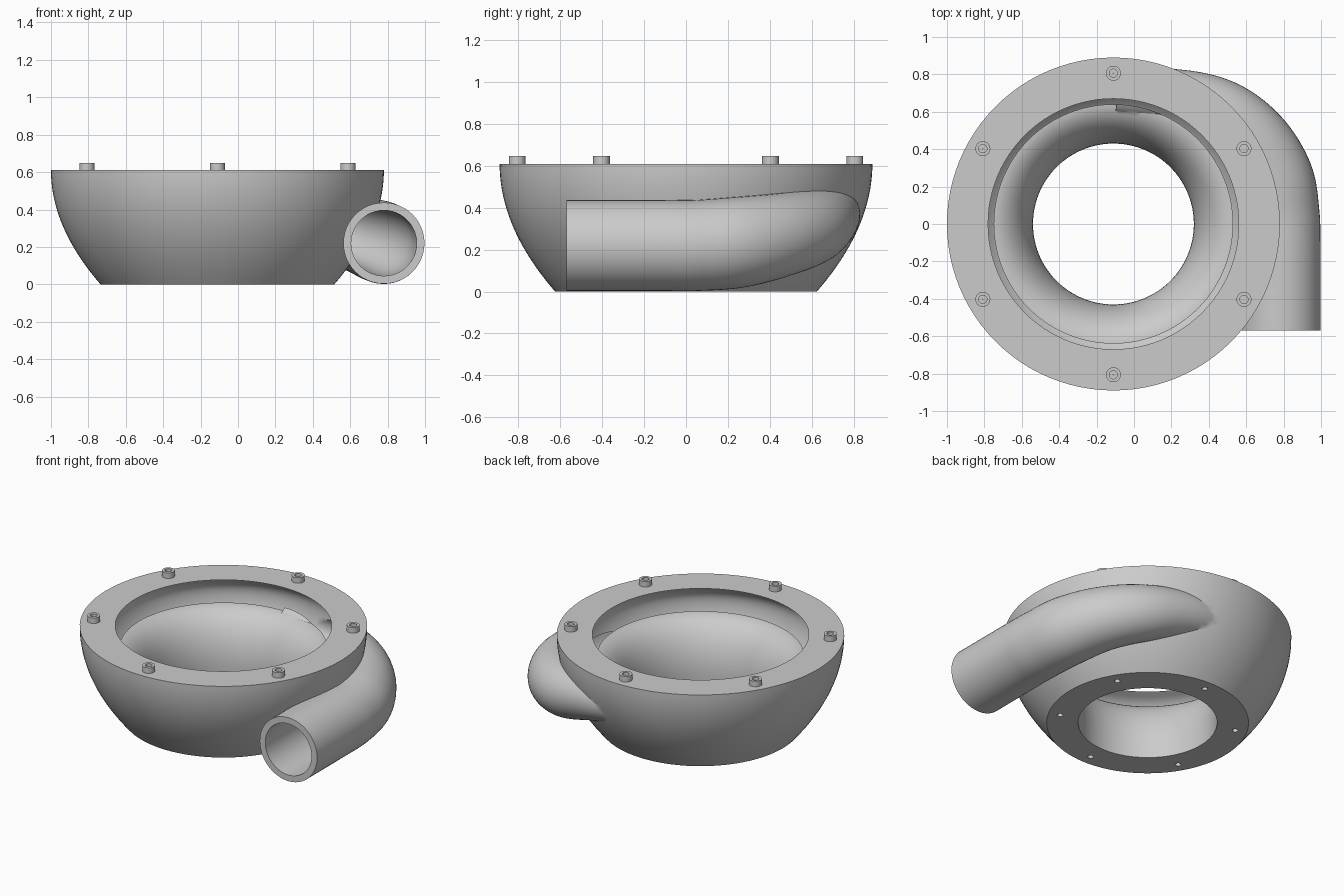
import bpy, bmesh, math
from mathutils import Vector

cube = bpy.data.objects.get("Cube")
if cube:
    bpy.data.objects.remove(cube)

CX = -0.11      # axis of the housing
TOP = 0.61

metal = bpy.data.materials.new("grey metal")
metal.use_nodes = True
metal.diffuse_color = (0.6, 0.6, 0.6, 1)
metal.node_tree.nodes["Principled BSDF"].inputs["Base Color"].default_value = (0.6, 0.6, 0.6, 1)


def loft(name, rings, loop):
    """Skin rings of points; either join the last to the first or cap both ends."""
    bm = bmesh.new()
    rows = [[bm.verts.new(p) for p in ring] for ring in rings]
    n = len(rows[0])
    pairs = list(zip(rows, rows[1:]))
    if loop:
        pairs.append((rows[-1], rows[0]))
    else:
        bm.faces.new(rows[0])
        bm.faces.new(rows[-1])
    for a, b in pairs:
        for i in range(n):
            j = (i + 1) % n
            bm.faces.new((a[i], a[j], b[j], b[i]))
    bmesh.ops.recalc_face_normals(bm, faces=bm.faces)
    mesh = bpy.data.meshes.new(name)
    bm.to_mesh(mesh)
    bm.free()
    mesh.materials.append(metal)
    obj = bpy.data.objects.new(name, mesh)
    bpy.context.collection.objects.link(obj)
    return obj


def lathe(name, profile, x=CX, y=0, steps=96, loop=True):
    rings = []
    for r, z in profile:
        angles = [math.tau * i / steps for i in range(steps)]
        rings.append([(x + r * math.cos(a), y + r * math.sin(a), z) for a in angles])
    return loft(name, rings, loop)


def spline(points, steps=8):
    """Smooth curve through the points."""
    pts = [Vector(p) for p in points]
    pts = [2 * pts[0] - pts[1]] + pts + [2 * pts[-1] - pts[-2]]
    out = []
    for a, b, c, d in zip(pts, pts[1:], pts[2:], pts[3:]):
        for i in range(steps):
            t = i / steps
            out.append(0.5 * (2 * b + (c - a) * t + (2 * a - 5 * b + 4 * c - d) * t ** 2
                              + (3 * b - a - 3 * c + d) * t ** 3))
    return out + [pts[-2]]


def sweep(name, path, wall=0, sides=48):
    rings = []
    for i, p in enumerate(path):
        tangent = (path[min(i + 1, len(path) - 1)] - path[max(i - 1, 0)]).to_3d().normalized()
        side = tangent.cross(Vector((0, 0, 1))).normalized()
        up = side.cross(tangent)
        r = p[3] - wall
        rings.append([p.to_3d() + r * (math.cos(math.tau * k / sides) * side
                                       + math.sin(math.tau * k / sides) * up)
                      for k in range(sides)])
    return loft(name, rings, False)


def combine(target, other, operation):
    mod = target.modifiers.new(operation, "BOOLEAN")
    mod.operation = operation
    mod.solver = "EXACT"
    mod.object = other
    bpy.context.view_layer.update()
    graph = bpy.context.evaluated_depsgraph_get()
    mesh = bpy.data.meshes.new_from_object(target.evaluated_get(graph))
    target.modifiers.clear()
    target.data = mesh
    bpy.data.objects.remove(other)


def smooth(obj, angle):
    bpy.ops.object.select_all(action="DESELECT")
    obj.select_set(True)
    bpy.context.view_layer.objects.active = obj
    bpy.ops.object.shade_smooth_by_angle(angle=math.radians(angle))


# Housing: rounded outside, flat rim, flared throat inside
outside = [(0.89 - 0.265 * (1 - k / 20) ** 2, TOP * k / 20) for k in range(21)]
throat = [(0.65 - 0.22 * math.cos(math.pi * k / 32), 0.12 + 0.35 * math.sin(math.pi * k / 32))
          for k in range(16, -1, -1)]
housing = lathe("scroll_housing", outside + [(0.65, TOP)] + throat + [(0.43, 0)])

# Outlet duct: straight mouth, then a tapering scroll into the housing (x, y, z, radius)
bend = spline([(0.78, -0.1, 0.22, 0.217), (0.775, 0.05, 0.22, 0.217), (0.74, 0.25, 0.235, 0.217),
               (0.63, 0.45, 0.27, 0.2), (0.45, 0.6, 0.31, 0.18), (0.2, 0.68, 0.36, 0.15),
               (-0.1, 0.7, 0.39, 0.12)])
mouth = Vector((0.78, -0.57, 0.22, 0.217))
combine(housing, sweep("outlet_duct", [mouth] + bend), "UNION")

# Ring channel, open to the throat through a narrow slot
channel = [p.to_2d() for p in spline([
    (0.67, TOP, 0), (0.75, 0.575, 0), (0.81, 0.5, 0), (0.81, 0.4, 0), (0.77, 0.29, 0),
    (0.7, 0.18, 0), (0.62, 0.1, 0), (0.55, 0.08, 0), (0.5, 0.13, 0), (0.5, 0.22, 0),
    (0.54, 0.33, 0), (0.6, 0.415, 0), (0.64, 0.445, 0)], 4)]
combine(housing, lathe("channel_cutter", channel + [(0.64, 0.7), (0.67, 0.7)]), "DIFFERENCE")

# Bore of the duct
bore = [mouth - Vector((0, 0.05, 0, 0))] + bend
combine(housing, sweep("bore_cutter", bore, wall=0.042), "DIFFERENCE")

# Screws on the rim and screw holes in the base ring
for i in range(6):
    a = math.radians(30 + 60 * i)
    c, s = math.cos(a), math.sin(a)
    hole = lathe("hole_cutter", [(0.018, -0.03), (0.018, 0.06)], CX + 0.55 * c, 0.55 * s, 16, False)
    combine(housing, hole, "DIFFERENCE")
    screw = lathe(f"rim_screw_{i + 1}",
                  [(0.04, TOP - 0.01), (0.04, 0.648), (0.022, 0.648), (0.022, 0.62), (0.001, 0.62),
                   (0.001, TOP - 0.01)], CX + 0.806 * c, 0.806 * s, 24)
    smooth(screw, 30)
smooth(housing, 35)
